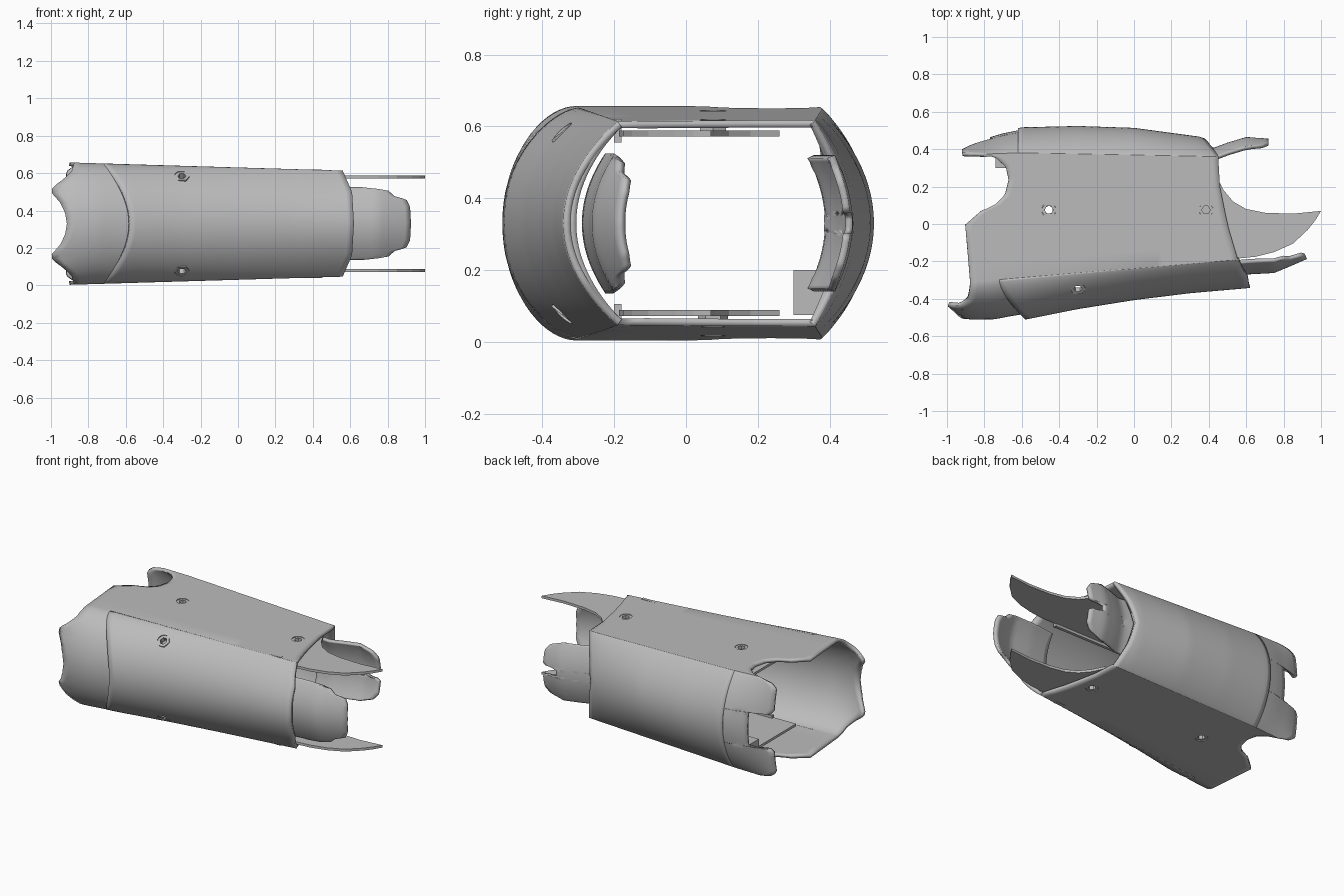
import bpy, bmesh, math
from mathutils import Vector, Matrix

cube = bpy.data.objects.get("Cube")
if cube:
    bpy.data.objects.remove(cube, do_unlink=True)

MID = 0.33
grey = bpy.data.materials.new("plain grey")
grey.use_nodes = True
grey.diffuse_color = (0.5, 0.5, 0.5, 1)
grey.node_tree.nodes["Principled BSDF"].inputs["Base Color"].default_value = (0.5, 0.5, 0.5, 1)


def curve(*pts):
    """Piecewise linear function through the given points."""
    def f(v):
        if v <= pts[0][0]:
            return pts[0][1]
        for (a, p), (b, q) in zip(pts, pts[1:]):
            if v <= b:
                return p + (q - p) * (v - a) / (b - a)
        return pts[-1][1]
    return f


def lerp(a, b, f):
    return a + (b - a) * f


def finish(name, bm, smooth=True):
    mesh = bpy.data.meshes.new(name)
    bm.to_mesh(mesh)
    bm.free()
    ob = bpy.data.objects.new(name, mesh)
    bpy.context.collection.objects.link(ob)
    mesh.materials.append(grey)
    if smooth:
        bpy.ops.object.select_all(action='DESELECT')
        bpy.context.view_layer.objects.active = ob
        ob.select_set(True)
        bpy.ops.object.shade_smooth_by_angle(angle=math.radians(25))
    return ob


def sheet(name, rows, thick, closed=False, cols=36, flip=False):
    """Skin rows of (point function, start x, end x), then thicken inwards."""
    bm = bmesh.new()
    grid = [[bm.verts.new(p(lerp(a, b, j / cols))) for j in range(cols + 1)] for p, a, b in rows]
    pairs = list(zip(grid, grid[1:])) + ([(grid[-1], grid[0])] if closed else [])
    for r, s in pairs:
        for j in range(cols):
            face = (r[j], r[j + 1], s[j + 1], s[j])
            bm.faces.new(face[::-1] if flip else face)
    ob = finish(name, bm)
    mod = ob.modifiers.new("thickness", 'SOLIDIFY')
    mod.thickness = thick
    mod.offset = -1
    return ob


# Lengthwise outlines of the sleeve
half = curve((-0.9, 0.327), (0.58, 0.283))
front_edge = curve((-0.87, -0.31), (0.55, -0.19))
back_edge = curve((-0.92, 0.37), (-0.63, 0.38), (0.43, 0.36))
front_base = curve((-1, -0.46), (-0.93, -0.505), (-0.85, -0.512), (-0.75, -0.51), (-0.66, -0.493),
                   (-0.58, -0.48), (0, -0.385), (0.62, -0.325))
front_cover = curve((-0.6, -0.515), (-0.3, -0.455), (0, -0.407), (0.3, -0.37), (0.62, -0.342))
back_base = curve((-0.92, 0.405), (-0.85, 0.44), (-0.7, 0.485), (-0.6, 0.505), (-0.3, 0.512),
                  (0, 0.502), (0.35, 0.455), (0.45, 0.42))
roundness = curve((-0.9, 1.1), (0.5, 1.9))

# Scalloped end outlines
left_front = curve((0, -0.915), (0.06, -0.925), (0.12, -0.955), (0.16, -0.995), (0.18, -1),
                   (0.2, -0.985), (0.24, -0.93), (0.28, -0.89), (0.33, -0.875))
left_top = curve((-0.31, -0.875), (0.08, -0.908), (0.084, -0.8), (0.11, -0.74), (0.16, -0.69),
                 (0.24, -0.67), (0.31, -0.685), (0.36, -0.735), (0.385, -0.8))
left_back = curve((0, -0.77), (0.34, -0.77), (0.35, -0.9), (0.4, -0.92), (0.85, -0.92), (0.94, -0.88), (1, -0.8))
right_front = curve((0, 0.615), (0.6, 0.605), (1, 0.555))
right_top = curve((-0.19, 0.555), (0, 0.5), (0.2, 0.46), (0.36, 0.45))
right_back = curve((0, 0.37), (0.5, 0.4), (1, 0.45))


def side(edge, bulge, t, power=None):
    def p(x):
        e = power or roundness(x)
        c = max(0.0, 1 - t * t) ** (e / 2)
        return Vector((x, lerp(edge(x), bulge(x), c), MID + half(x) * t))
    return p


def deck(f, s):
    return lambda x: Vector((x, lerp(front_edge(x), back_edge(x), f), MID + s * half(x)))


ts = [math.sin(math.radians(a)) for a in range(-90, 91, 5)]
back_ts = sorted(ts + [-0.35, -0.34, 0.34, 0.35, 0.95, -0.95])
fs = [0.15, 0.3, 0.45, 0.56, 0.562] + [0.58 + 0.02 * i for i in range(21)]


def deck_row(f, s):
    return deck(f, s), left_top(lerp(-0.3, 0.385, f)), right_top(lerp(-0.19, 0.36, f))


rows = [(side(front_edge, front_base, t), left_front(abs(t) * 0.327), right_front(abs(t))) for t in ts]
rows += [deck_row(f, 1) for f in fs]
rows += [(side(back_edge, back_base, t, 1.8), left_back(abs(t)), right_back(abs(t))) for t in back_ts[::-1]]
rows += [deck_row(f, -1) for f in fs[::-1]]
body = sheet("sleeve_body", rows, 0.02, closed=True)

# Raised covers on the front and back
front = sheet("front_cover", [(side(front_edge, front_cover, t), -0.58 - 0.14 * t * t,
                               right_front(abs(t)) + 0.005) for t in ts], 0.02)
back = sheet("back_cover", [(side(back_edge, lambda x: back_base(x) + 0.012, t, 1.8), -0.62,
                             right_back(abs(t)) + 0.003) for t in ts[::-1]], 0.02)


# Curved tabs at the narrow end
def tab(name, centre, edge_shift, height, end, start, qs, flip):
    def row(q):
        return (lambda x: Vector((x, centre(x) + edge_shift * q * q, MID + height * q))), start, end(abs(q) * height)
    return sheet(name, [row(q) for q in qs], 0.02, cols=16, flip=flip)


qs = [i / 20 for i in range(-20, 21)]
tab("front_tab", curve((0.45, -0.29), (0.6, -0.27), (0.75, -0.262), (0.85, -0.22), (0.93, -0.185)), 0.065, 0.195,
    curve((0, 0.925), (0.09, 0.92), (0.13, 0.9), (0.145, 0.84), (0.18, 0.8), (0.195, 0.66)), 0.45, qs, False)
tab("back_tab", curve((0.3, 0.42), (0.42, 0.405), (0.5, 0.435), (0.6, 0.465), (0.72, 0.458)), -0.05, 0.19,
    curve((0, 0.62), (0.028, 0.62), (0.029, 0.71), (0.04, 0.72), (0.12, 0.72), (0.16, 0.69), (0.19, 0.6)),
    0.3, sorted(qs + [-0.152, 0.152]), True)


def prism(name, pts, z0, z1):
    bm = bmesh.new()
    face = bm.faces.new([bm.verts.new((x, y, z0)) for x, y in pts])
    top = bmesh.ops.extrude_face_region(bm, geom=[face])
    bmesh.ops.translate(bm, verts=[v for v in top["geom"] if isinstance(v, bmesh.types.BMVert)], vec=(0, 0, z1 - z0))
    bmesh.ops.recalc_face_normals(bm, faces=bm.faces)
    return finish(name, bm, False)


# Flat liners that run out into pointed tongues
tongue = [(-0.66, -0.2), (0.55, -0.185), (0.65, -0.175), (0.75, -0.15), (0.85, -0.105), (0.93, -0.03), (0.97, 0.02),
          (1, 0.07), (0.85, 0.055), (0.7, 0.06), (0.6, 0.08), (0.53, 0.12), (0.48, 0.18), (0.44, 0.26), (-0.66, 0.25)]
liners = [prism("upper_tongue", tongue, 0.572, 0.588), prism("lower_tongue", tongue, 0.072, 0.088)]

# Small corner block and side rails inside
prism("inner_block", [(-0.74, 0.3), (-0.6, 0.3), (-0.6, 0.4), (-0.74, 0.4)], 0.075, 0.2)
for s, label in ((1, "upper"), (-1, "lower")):
    z = sorted((MID + s * 0.225, MID + s * 0.29))
    prism(label + "_rail", [(-0.5, -0.2), (0.45, -0.2), (0.45, -0.18), (-0.5, -0.18)], *z)


# Screw holes with hexagonal nuts
def cutter(name, centre, direction, length):
    bm = bmesh.new()
    rot = Vector((0, 0, 1)).rotation_difference(direction).to_matrix().to_4x4()
    bmesh.ops.create_cone(bm, cap_ends=True, segments=20, radius1=0.038, radius2=0.038, depth=length,
                          matrix=Matrix.Translation(centre) @ rot)
    ob = finish(name, bm, False)
    ob.hide_render = True
    ob.hide_viewport = True
    ob.display_type = 'WIRE'
    return ob


def nut(name, centre, direction):
    bm = bmesh.new()
    rot = Vector((0, 0, 1)).rotation_difference(direction).to_matrix().to_4x4()
    loops = []
    for r, z in ((0.042, -0.02), (0.042, 0.014), (0.023, 0.014), (0.023, -0.02)):
        loops.append([bm.verts.new((r * math.cos(k * math.pi / 3), r * math.sin(k * math.pi / 3), z)) for k in range(6)])
    for a, b in zip(loops, loops[1:] + loops[:1]):
        for k in range(6):
            bm.faces.new((a[k], a[(k + 1) % 6], b[(k + 1) % 6], b[k]))
    bmesh.ops.recalc_face_normals(bm, faces=bm.faces)
    bm.transform(Matrix.Translation(centre) @ rot)
    finish(name, bm, False)


def cut(ob, tool):
    mod = ob.modifiers.new("hole", 'BOOLEAN')
    mod.object = tool
    mod.operation = 'DIFFERENCE'
    mod.solver = 'EXACT'


for s, label in ((1, "upper"), (-1, "lower")):
    up = Vector((0, 0, s))
    for i, x in enumerate((-0.455, 0.385)):
        at = Vector((x, 0.075, MID + s * (half(x) - 0.018)))
        tool = cutter(f"{label}_hole_cutter_{i}", at, up, 0.2)
        cut(body, tool)
        if i == 0:
            cut(liners[0 if s > 0 else 1], tool)
        nut(f"{label}_nut_{i}", at, up)
    slope = Vector((0, -0.62, 0.78 * s))
    at = Vector((-0.3, -0.345, MID + s * 0.253))
    tool = cutter(f"{label}_front_hole_cutter", at, slope, 0.2)
    cut(body, tool)
    cut(front, tool)
    nut(f"{label}_front_nut", at - slope * 0.012, slope)
